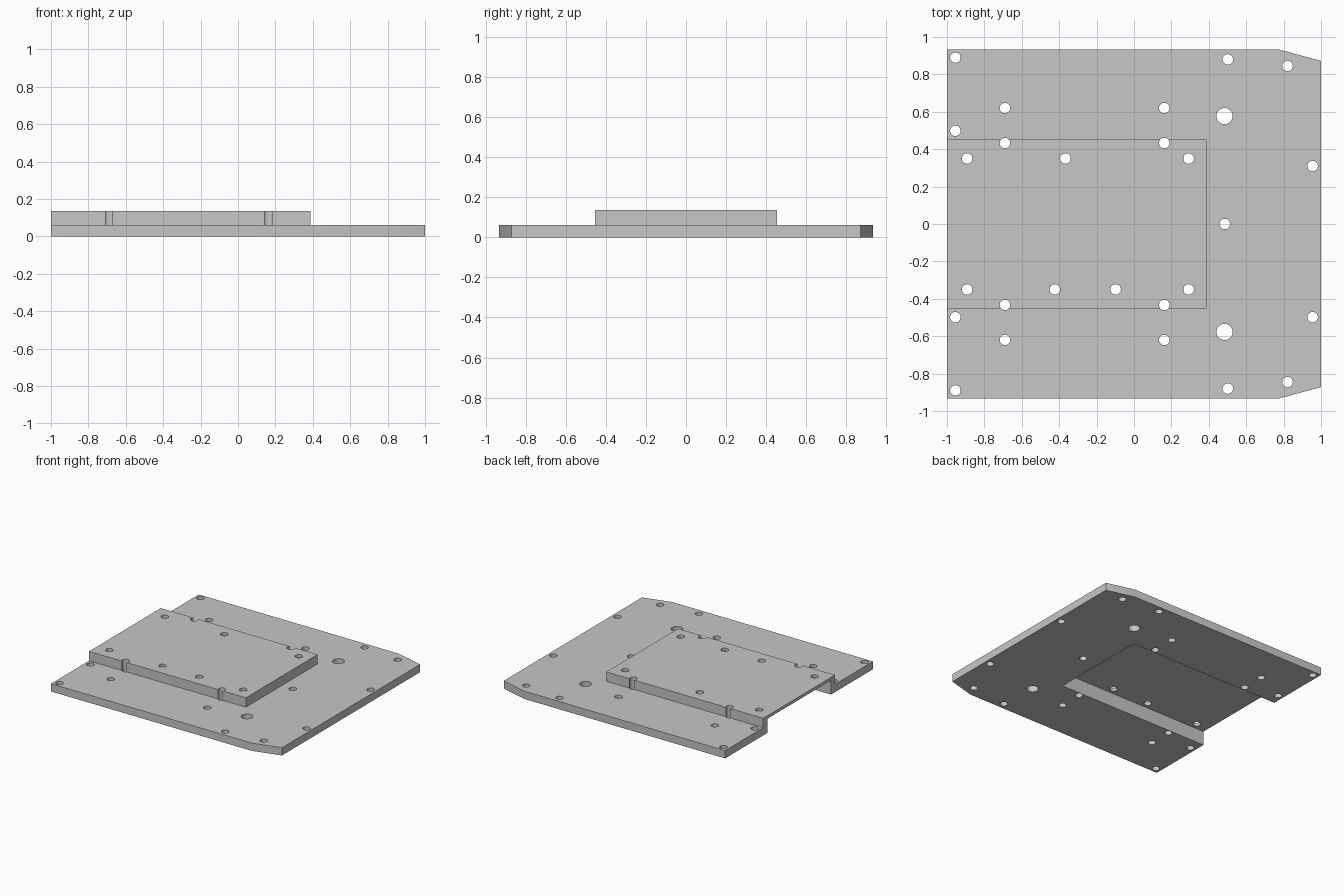
import bpy, bmesh
from math import radians
from mathutils import Matrix

cube = bpy.data.objects.get("Cube")
if cube:
    bpy.data.objects.remove(cube, do_unlink=True)

# One plain grey for the whole part
grey = bpy.data.materials.new("plain grey")
grey.use_nodes = True
colour = (0.57, 0.57, 0.57, 1)
grey.diffuse_color = colour
grey.node_tree.nodes["Principled BSDF"].inputs["Base Color"].default_value = colour

SMALL, LARGE = 0.028, 0.043


def add_object(name, bm):
    bmesh.ops.recalc_face_normals(bm, faces=bm.faces)
    mesh = bpy.data.meshes.new(name)
    bm.to_mesh(mesh)
    bm.free()
    obj = bpy.data.objects.new(name, mesh)
    bpy.context.collection.objects.link(obj)
    obj.data.materials.append(grey)
    return obj


def plate(name, outline, bottom, top):
    """Extrude a flat outline between two heights."""
    bm = bmesh.new()
    face = bm.faces.new([bm.verts.new((x, y, bottom)) for x, y in outline])
    extruded = bmesh.ops.extrude_face_region(bm, geom=[face])["geom"]
    verts = [v for v in extruded if isinstance(v, bmesh.types.BMVert)]
    bmesh.ops.translate(bm, verts=verts, vec=(0, 0, top - bottom))
    return add_object(name, bm)


def rectangle(x0, x1, half_width):
    return [(x0, -half_width), (x1, -half_width), (x1, half_width), (x0, half_width)]


def hole_cutter(holes):
    """Gather all round holes of a plate in one cutter."""
    bm = bmesh.new()
    for x, y, radius in holes:
        bmesh.ops.create_cone(bm, cap_ends=True, segments=32, radius1=radius,
                              radius2=radius, depth=1,
                              matrix=Matrix.Translation((x, y, 0)))
    return add_object("hole_cutter", bm)


def cut(obj, cutter):
    """Subtract a cutter for good and remove it."""
    cutter.hide_render = True
    mod = obj.modifiers.new("cut", 'BOOLEAN')
    mod.operation, mod.solver, mod.object = 'DIFFERENCE', 'EXACT', cutter
    bpy.ops.object.select_all(action='DESELECT')
    bpy.context.view_layer.objects.active = obj
    obj.select_set(True)
    bpy.ops.object.modifier_apply(modifier=mod.name)
    bpy.data.objects.remove(cutter, do_unlink=True)


def mirrored(points, radius=SMALL):
    return [(x, s * y, radius) for x, y in points for s in (1, -1)]


# Hole groups
edge_slots = mirrored([(-0.69, 0.433), (0.162, 0.433)])
base_holes = edge_slots + mirrored([
    (-0.955, 0.89), (-0.955, 0.498), (-0.69, 0.62), (0.162, 0.62),
    (0.502, 0.88), (0.821, 0.845)])
base_holes += mirrored([(0.484, 0.577)], LARGE)
base_holes += [(x, y, SMALL) for x, y in
               [(0.485, 0), (0.955, 0.31), (0.955, -0.498)]]
top_holes = edge_slots + mirrored([(-0.892, 0.35), (0.292, 0.35)])
top_holes += [(x, y, SMALL) for x, y in
              [(-0.367, 0.35), (-0.423, -0.35), (-0.098, -0.35)]]

# Base plate with two clipped corners, and the raised cover on it
half = [(-1, 0.933), (0.775, 0.933), (1, 0.872)]
base = plate("base_plate", half + [(x, -y) for x, y in reversed(half)], 0, 0.062)
cover = plate("raised_cover", rectangle(-1, 0.387, 0.453), 0.062, 0.137)

# Drill both, then hollow them from below with a pocket open at one end
for obj, holes in ((base, base_holes), (cover, top_holes)):
    cut(obj, hole_cutter(holes))
    cut(obj, plate("pocket_cutter", rectangle(-1.2, 0.342, 0.402), -0.5, 0.113))
    bpy.ops.object.shade_smooth_by_angle(angle=radians(30))
